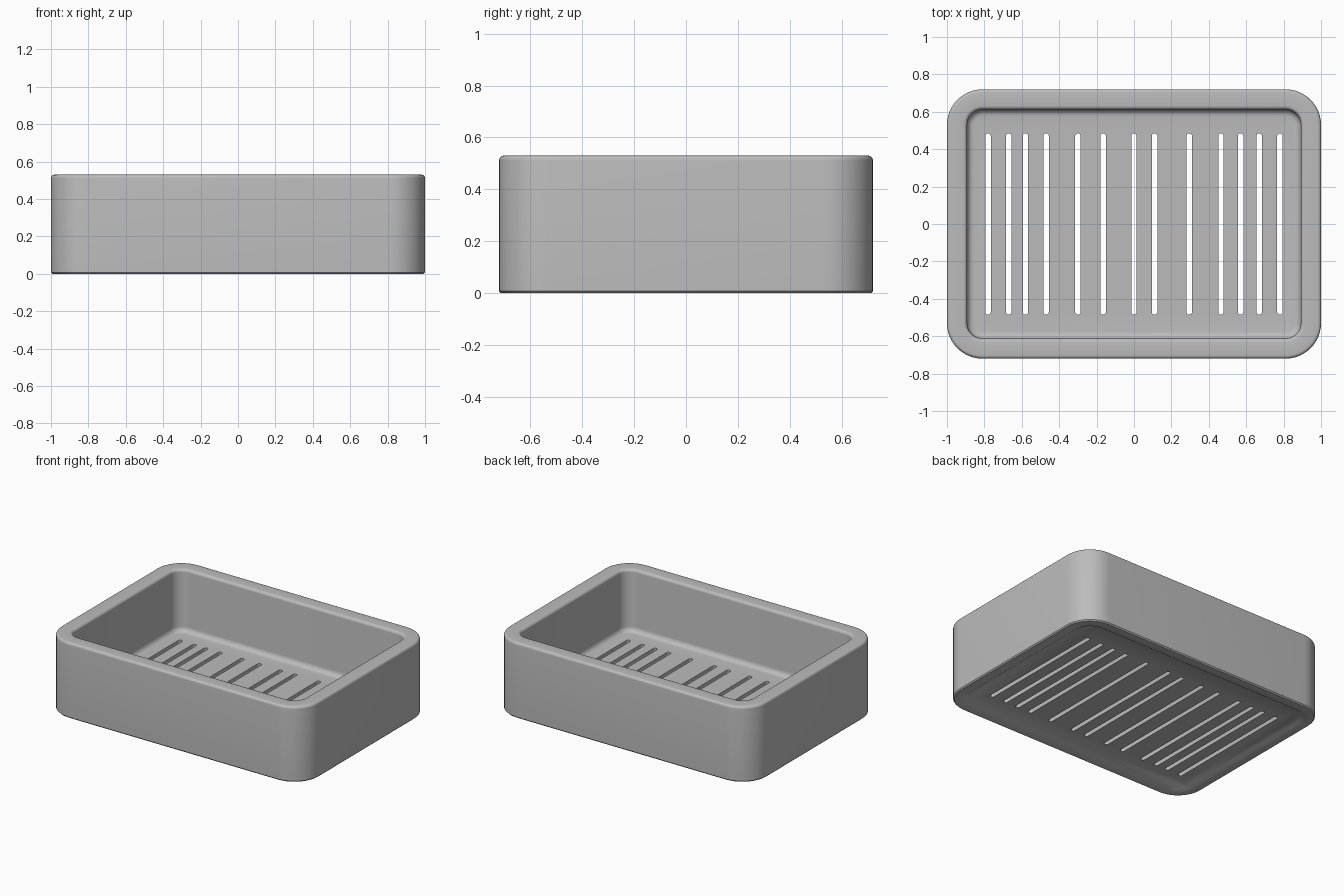
import bpy, bmesh, math

cube = bpy.data.objects.get("Cube")
if cube:
    bpy.data.objects.remove(cube, do_unlink=True)

HALF_X, HALF_Y, HEIGHT, CORNER = 1.0, 0.72, 0.53, 0.19
FLOOR = 0.095

grey = bpy.data.materials.new("matte grey")
grey.use_nodes = True
grey.diffuse_color = (0.5, 0.5, 0.5, 1)
bsdf = grey.node_tree.nodes["Principled BSDF"]
bsdf.inputs["Base Color"].default_value = grey.diffuse_color
bsdf.inputs["Roughness"].default_value = 0.6


def outline(half_x, half_y, radius, steps):
    """Counter-clockwise rounded rectangle."""
    points = []
    for i, (sx, sy) in enumerate([(1, 1), (-1, 1), (-1, -1), (1, -1)]):
        for k in range(steps + 1):
            a = math.pi / 2 * (i + k / steps)
            points.append((sx * (half_x - radius) + radius * math.cos(a),
                           sy * (half_y - radius) + radius * math.sin(a)))
    return points


def arc(inset, z, radius, start, end, steps=5):
    """Fillet points in the (inset, height) profile plane."""
    angles = [math.radians(start + (end - start) * k / steps) for k in range(steps + 1)]
    return [(inset + radius * math.cos(a), z + radius * math.sin(a)) for a in angles]


def finish(name, bm):
    bmesh.ops.recalc_face_normals(bm, faces=bm.faces)
    mesh = bpy.data.meshes.new(name)
    bm.to_mesh(mesh)
    bm.free()
    mesh.materials.append(grey)
    obj = bpy.data.objects.new(name, mesh)
    bpy.context.collection.objects.link(obj)
    return obj


def loft(bm, rings):
    """Skin a stack of matching rings and cap both ends."""
    loops = [[bm.verts.new(p) for p in ring] for ring in rings]
    for low, high in zip(loops, loops[1:]):
        for i in range(len(low)):
            j = (i + 1) % len(low)
            bm.faces.new((low[i], low[j], high[j], high[i]))
    bm.faces.new(loops[0][::-1])
    bm.faces.new(loops[-1])


# Tray wall profile: underside recess, foot, outer wall, rim, inner wall, floor fillet
profile = [(0.085, 0.01), (0.07, 0.0), (0.008, 0.0), (0.0, 0.008)]
profile += arc(0.018, HEIGHT - 0.018, 0.018, 180, 90)
profile += arc(0.088, HEIGHT - 0.02, 0.02, 90, 0)
profile += arc(0.143, FLOOR + 0.035, 0.035, 180, 270)

bm = bmesh.new()
loft(bm, [[(x, y, z) for x, y in outline(HALF_X - d, HALF_Y - d, CORNER - d, 12)]
          for d, z in profile])
tray = finish("tray", bm)

# Drain slots cut through the floor
slot_positions = [-0.78, -0.67, -0.58, -0.47, -0.3, -0.165, 0.0,
                  0.11, 0.295, 0.465, 0.57, 0.67, 0.78]
bm = bmesh.new()
for cx in slot_positions:
    loft(bm, [[(cx + x, y, z) for x, y in outline(0.0145, 0.485, 0.014, 4)]
              for z in (-0.1, 0.2)])
cutter = finish("slot_cutter", bm)
cutter.hide_render = True

cut = tray.modifiers.new("drain slots", 'BOOLEAN')
cut.operation = 'DIFFERENCE'
cut.solver = 'EXACT'
cut.object = cutter

bpy.ops.object.select_all(action='DESELECT')
bpy.context.view_layer.objects.active = tray
tray.select_set(True)
bpy.ops.object.modifier_apply(modifier=cut.name)
bpy.data.objects.remove(cutter, do_unlink=True)
bpy.ops.object.shade_smooth_by_angle(angle=math.radians(35))
